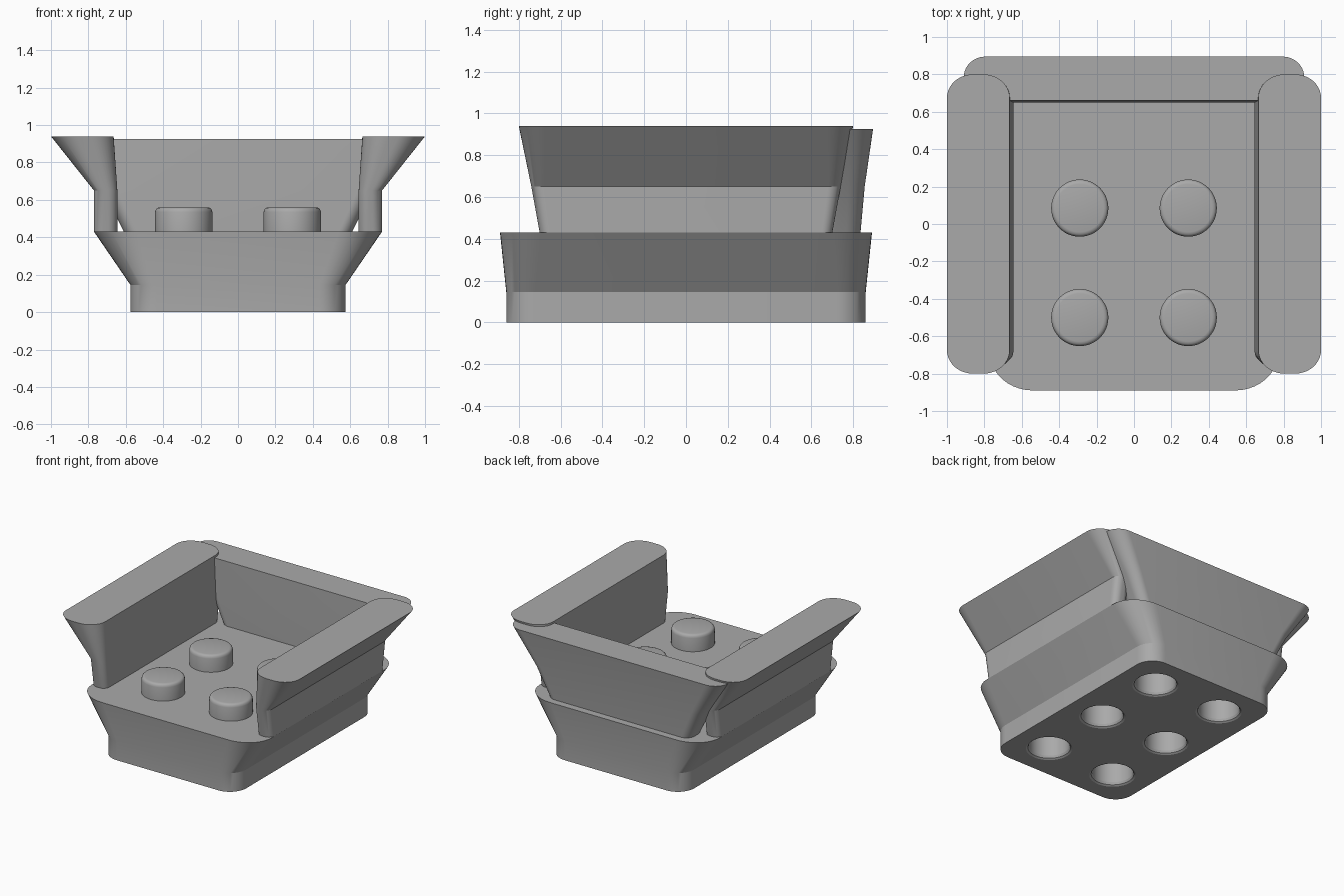
import bpy, bmesh, math

if "Cube" in bpy.data.objects:
    bpy.data.objects.remove(bpy.data.objects["Cube"], do_unlink=True)

grey = bpy.data.materials.new("plain grey")
grey.use_nodes = True
colour = (0.4, 0.4, 0.4, 1)
grey.diffuse_color = colour
grey.node_tree.nodes["Principled BSDF"].inputs["Base Color"].default_value = colour


def rounded_ring(x0, x1, y0, y1, rx, ry, z, steps=10):
    """Rounded rectangle outline, counter-clockwise from above."""
    points = []
    for i, (cx, cy) in enumerate([(x1 - rx, y1 - ry), (x0 + rx, y1 - ry),
                                  (x0 + rx, y0 + ry), (x1 - rx, y0 + ry)]):
        for s in range(steps + 1):
            a = (i + s / steps) * math.pi / 2
            points.append((cx + rx * math.cos(a), cy + ry * math.sin(a), z))
    return points


def disc_ring(cx, cy, r, z, steps=48):
    return [(cx + r * math.cos(a), cy + r * math.sin(a), z)
            for a in (math.tau * s / steps for s in range(steps))]


def loft(bm, rings):
    """Skin a stack of matching outlines and cap both ends."""
    loops = [[bm.verts.new(p) for p in ring] for ring in rings]
    n = len(loops[0])
    for low, high in zip(loops, loops[1:]):
        for i in range(n):
            j = (i + 1) % n
            bm.faces.new((low[i], low[j], high[j], high[i]))
    bm.faces.new(loops[0][::-1])
    bm.faces.new(loops[-1])


def make_part(name, *stacks):
    bm = bmesh.new()
    for rings in stacks:
        loft(bm, rings)
    bmesh.ops.recalc_face_normals(bm, faces=bm.faces)
    mesh = bpy.data.meshes.new(name)
    bm.to_mesh(mesh)
    bm.free()
    obj = bpy.data.objects.new(name, mesh)
    bpy.context.collection.objects.link(obj)
    mesh.materials.append(grey)
    return obj


def smooth(obj, degrees=20):
    bpy.ops.object.select_all(action='DESELECT')
    obj.select_set(True)
    bpy.context.view_layer.objects.active = obj
    bpy.ops.object.shade_smooth_by_angle(angle=math.radians(degrees))


# Flared base with six round sockets underneath
deck, pitch = 0.43, 0.29
base = make_part("base", [
    rounded_ring(-0.575, 0.575, -0.86, 0.86, 0.14, 0.14, 0),
    rounded_ring(-0.575, 0.575, -0.86, 0.86, 0.14, 0.14, 0.145),
    rounded_ring(-0.77, 0.77, -0.89, 0.89, 0.23, 0.2, deck)])
socket_profile = [(0.168, -0.01), (0.163, 0), (0.15, 0.008), (0.143, 0.025), (0.143, 0.18)]
sockets = make_part("socket_cutter", *[
    [disc_ring(x, y, r, z) for r, z in socket_profile]
    for x in (-pitch, pitch) for y in (-2 * pitch, 0, 2 * pitch)])
cut = base.modifiers.new("sockets", 'BOOLEAN')
cut.operation, cut.solver, cut.object = 'DIFFERENCE', 'EXACT', sockets
bpy.context.view_layer.objects.active = base
bpy.ops.object.modifier_apply(modifier=cut.name)
bpy.data.objects.remove(sockets, do_unlink=True)
smooth(base)

# Side walls, flaring outwards, mirrored left and right
for name, side in (("left_wall", 1), ("right_wall", -1)):
    wall = make_part(name, [
        rounded_ring(min(side * a, side * b), max(side * a, side * b), -y, y, rx, ry, z)
        for a, b, y, rx, ry, z in [(0.645, 0.77, 0.70, 0.05, 0.05, deck),
                                   (0.645, 0.77, 0.74, 0.055, 0.06, 0.65),
                                   (0.665, 1.0, 0.80, 0.14, 0.125, 0.94)]])
    smooth(wall)

# Back wall
back = make_part("back_wall", [
    rounded_ring(-0.61, 0.61, 0.65, 0.835, 0.07, 0.07, deck),
    rounded_ring(-0.72, 0.72, 0.65, 0.855, 0.08, 0.08, 0.65),
    rounded_ring(-0.91, 0.91, 0.66, 0.895, 0.115, 0.11, 0.925)])
smooth(back)

# Four studs on the deck with rounded rims
stud_profile = [(0.153, deck - 0.01), (0.153, 0.535), (0.149, 0.549), (0.141, 0.557), (0.128, 0.56)]
for side, x in (("right", -pitch), ("left", pitch)):
    for end, y in (("front", -0.5), ("back", 0.085)):
        smooth(make_part(f"{end}_{side}_stud", [disc_ring(x, y, r, z) for r, z in stud_profile]), 40)
